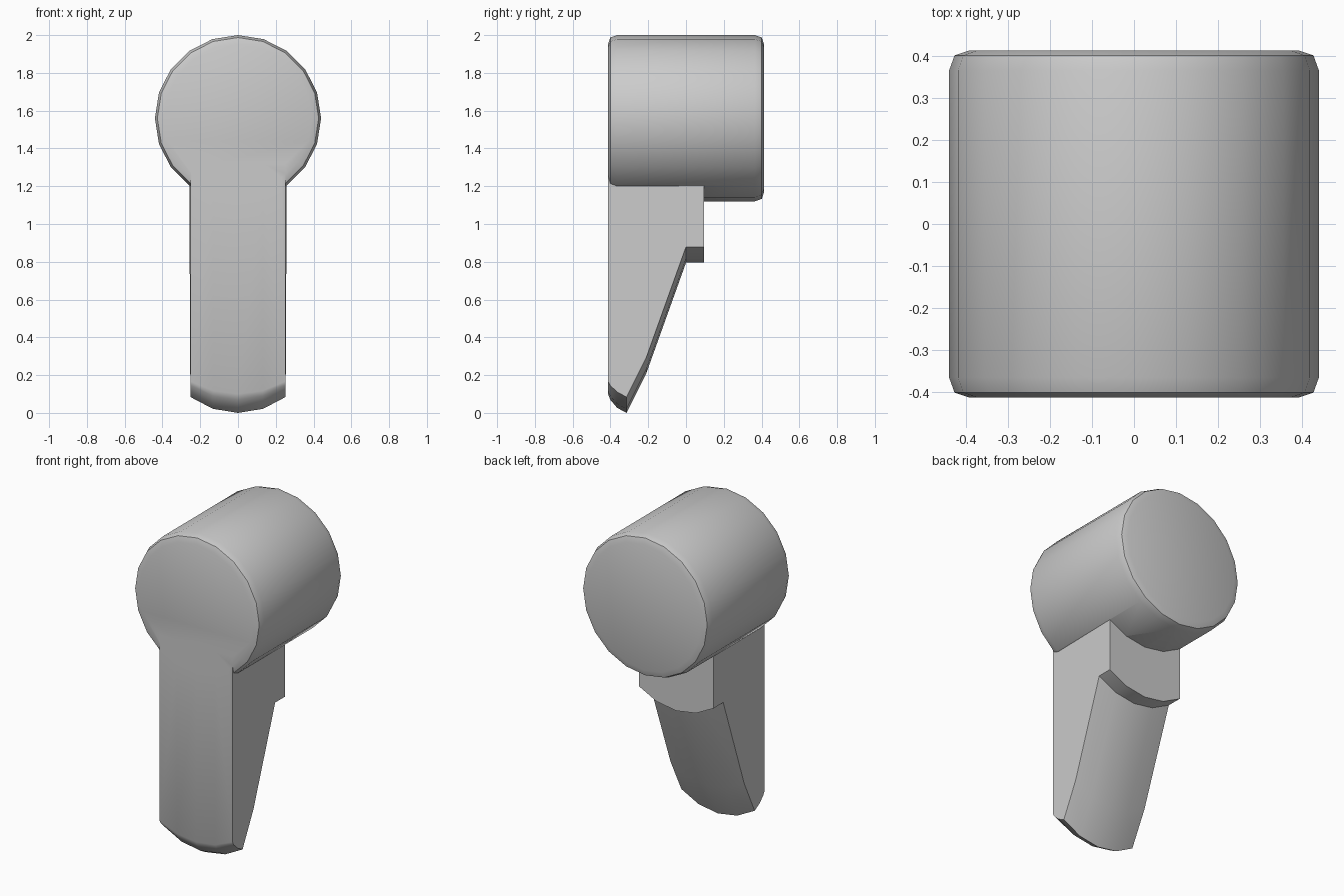
import bpy, bmesh, math

if "Cube" in bpy.data.objects:
    bpy.data.objects.remove(bpy.data.objects["Cube"])

R, CZ, SIDES = 0.44, 1.56, 20


def make_object(name, bm):
    bmesh.ops.recalc_face_normals(bm, faces=bm.faces)
    mesh = bpy.data.meshes.new(name)
    bm.to_mesh(mesh)
    bm.free()
    ob = bpy.data.objects.new(name, mesh)
    bpy.context.collection.objects.link(ob)
    return ob


def loft(bm, rings):
    """Skin a list of closed point rings and cap both ends."""
    vs = [[bm.verts.new(p) for p in ring] for ring in rings]
    n = len(vs[0])
    for a, b in zip(vs, vs[1:]):
        for i in range(n):
            j = (i + 1) % n
            bm.faces.new((a[i], a[j], b[j], b[i]))
    bm.faces.new(vs[0])
    bm.faces.new(vs[-1])


# Round head: 20-sided drum along y with rounded rims
half = [(0.413, 0.392), (0.401, 0.427), (0.365, R)]
profile = [(-y, r) for y, r in half] + half[::-1]
bm = bmesh.new()
loft(bm, [[(r * math.sin(math.tau * i / SIDES), y, CZ + r * math.cos(math.tau * i / SIDES))
           for i in range(SIDES)] for y, r in profile])
head = make_object("lever_handle", bm)

# Tapered stem: side profile (y, z, share of the bottom curve), swept across x
stem_profile = [(-0.413, 1.32, 0), (-0.413, 0.10, 0.8), (-0.401, 0.07, 0.9),
                (-0.365, 0.027, 1), (-0.315, 0.0, 1), (-0.21, 0.21, 1),
                (0.0, 0.795, 1), (0.095, 0.795, 1), (0.095, 1.32, 0)]
bm = bmesh.new()
rings = []
for k in range(-2, 3):
    a = math.tau * k / SIDES
    x, lift = R * math.sin(a), R * (1 - math.cos(a))
    rings.append([(x * (0.995 + 0.05 * (y - 0.095)), y, z + lift * s)
                  for y, z, s in stem_profile])
loft(bm, rings)
stem = make_object("stem_helper", bm)
stem.hide_render = True
stem.hide_viewport = True

# Join head and stem into one solid
union = head.modifiers.new("join_stem", 'BOOLEAN')
union.operation = 'UNION'
union.solver = 'EXACT'
union.object = stem
bpy.context.view_layer.objects.active = head
head.select_set(True)
bpy.ops.object.modifier_apply(modifier=union.name)
bpy.data.objects.remove(stem)
bpy.ops.object.shade_smooth_by_angle(angle=math.radians(30))
